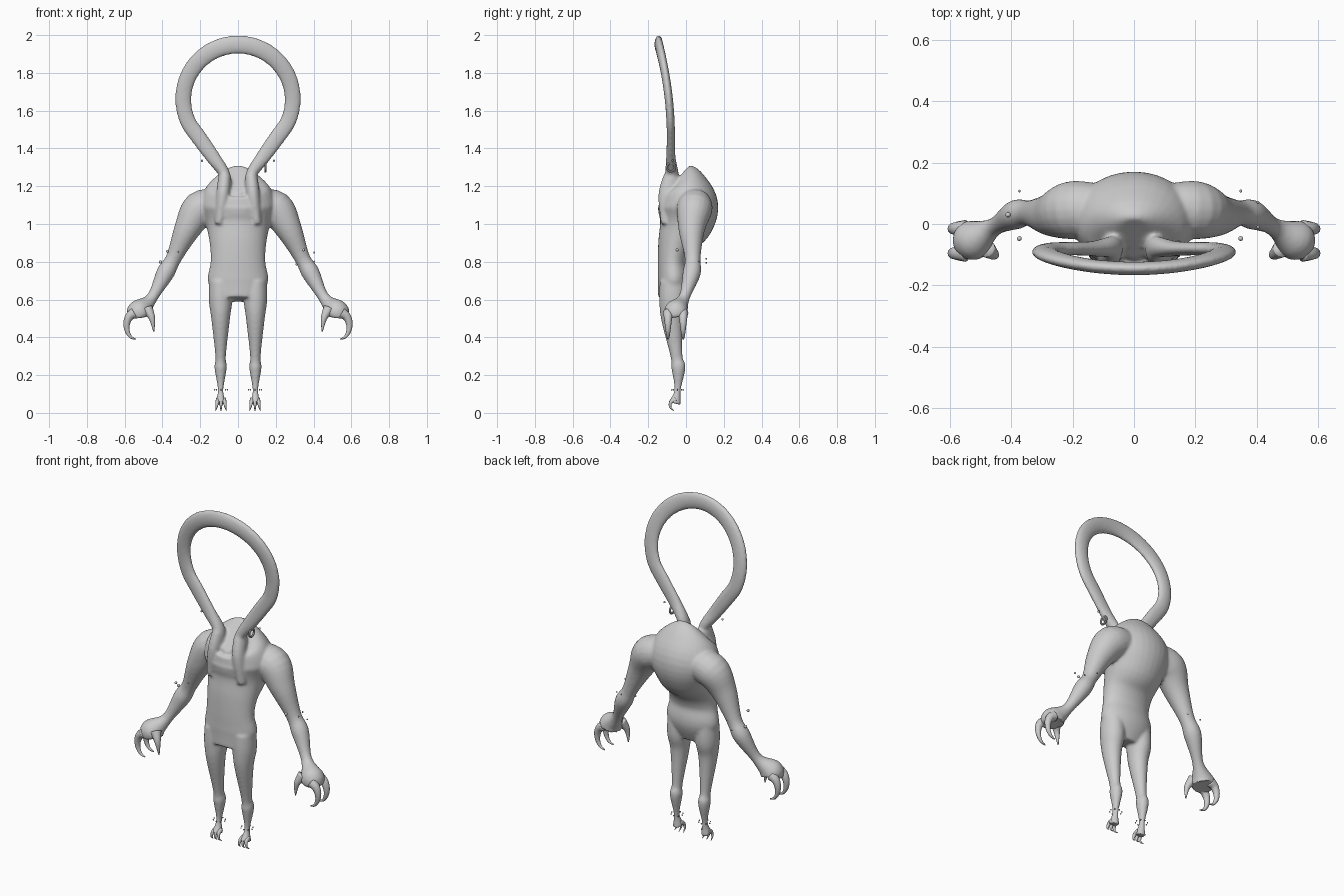
import bpy, bmesh, math, random
from mathutils import Vector, Matrix

if "Cube" in bpy.data.objects:
    bpy.data.objects.remove(bpy.data.objects["Cube"])

skin = bpy.data.materials.new("plain grey")
skin.use_nodes = True
GREY = (0.6, 0.6, 0.6, 1)
skin.diffuse_color = GREY
skin.node_tree.nodes["Principled BSDF"].inputs["Base Color"].default_value = GREY


def spline(points, steps=5):
    """Smooth path through points holding position, width and depth."""
    keys = [Vector(q) for q in points]
    keys = [keys[0]] + keys + [keys[-1]]
    path = []
    for before, start, end, after in zip(keys, keys[1:], keys[2:], keys[3:]):
        leave, arrive = (end - before) / 2, (after - start) / 2
        for k in range(steps):
            t = k / steps
            ease = t * t * (3 - 2 * t)
            path.append(start.lerp(end, ease)
                        + leave * (t * (1 - t) ** 2) - arrive * (t * t * (1 - t)))
    return path + [keys[-1]]


def tube(bm, points, sides=20, flip=1):
    """Closed elliptical loft along a path; flip=-1 mirrors it in x."""
    path = spline([(x * flip, *rest) for x, *rest in points])
    centres = [Vector(q[:3]) for q in path]
    last = len(path) - 1
    rings = []
    for i, (centre, q) in enumerate(zip(centres, path)):
        along = (centres[min(i + 1, last)] - centres[max(i - 1, 0)]).normalized()
        side = along.cross(Vector((0, 1, 0))).normalized()
        depth = side.cross(along)
        angles = [math.tau * k / sides for k in range(sides)]
        rings.append([bm.verts.new(centre + side * q[3] * math.cos(a)
                                   + depth * q[4] * math.sin(a)) for a in angles])
    for lower, upper in zip(rings, rings[1:]):
        for k in range(sides):
            bm.faces.new((lower[k - 1], lower[k], upper[k], upper[k - 1]))
    bm.faces.new(rings[0])
    bm.faces.new(rings[-1])


def claw(bm, points, radius, flip):
    """Round tube tapering to a point."""
    ends = len(points) - 1
    sizes = [radius * (1 - 0.9 * i / ends) for i in range(len(points))]
    tube(bm, [(*p, r, r) for p, r in zip(points, sizes)], 12, flip)


def arc(start, stop, count):
    """Evenly spaced angles, given in degrees."""
    return [math.radians(start + (stop - start) * k / (count - 1)) for k in range(count)]


def finish(bm, name):
    bmesh.ops.recalc_face_normals(bm, faces=bm.faces)
    for face in bm.faces:
        face.smooth = True
    mesh = bpy.data.meshes.new(name)
    bm.to_mesh(mesh)
    bm.free()
    mesh.materials.append(skin)
    ob = bpy.data.objects.new(name, mesh)
    bpy.context.collection.objects.link(ob)
    return ob


# Body: torso, limbs and head loop fused into one skin
body = bmesh.new()

# Torso with a flat front and a humped upper back: height, back, half width
front = -0.15
torso = [(0.6, -0.02, 0.12), (0.7, 0.02, 0.16), (0.8, 0.01, 0.145), (0.9, 0.05, 0.15),
         (1, 0.14, 0.17), (1.1, 0.17, 0.2), (1.2, 0.11, 0.16), (1.235, 0.05, 0.06)]
tube(body, [(0, (front + back) / 2, z, width, (back - front) / 2)
            for z, back, width in torso], 32)

# Legs: depth position, height, radius
leg = [(-0.07, 0.7, 0.06), (-0.07, 0.6, 0.063), (-0.075, 0.5, 0.05), (-0.05, 0.3, 0.028),
       (-0.04, 0.24, 0.033), (-0.045, 0.12, 0.015), (-0.06, 0.05, 0.03)]
# Arms from shoulder to palm: position, radius
arm = [(0.1, 0.05, 1.1, 0.08), (0.2, 0.045, 1.08, 0.095), (0.27, 0.03, 0.97, 0.07),
       (0.34, 0.035, 0.82, 0.042), (0.385, 0.03, 0.74, 0.048), (0.455, -0.01, 0.61, 0.03),
       (0.52, -0.05, 0.54, 0.065), (0.525, -0.05, 0.51, 0.058)]
# Neck cords running down the chest
cord = [(0.07, -0.075, 1.25, 0.034), (0.08, -0.1, 1.15, 0.036), (0.1, -0.1, 1, 0.025)]
for s in (1, -1):
    tube(body, [(0.092, y, z, r, r * 1.15) for y, z, r in leg], flip=s)
    tube(body, [(*p, r, r) for *p, r in arm], flip=s)
    tube(body, [(*p, r, r * 1.3) for *p, r in cord], flip=s)

# Loop rising from both cords, leaning forward as it closes overhead
stem = [(0.07, -0.085, 1.18, 0.033, 0.048), (0.07, -0.075, 1.26, 0.03, 0.038),
        (0.13, -0.08, 1.35, 0.038, 0.025)]
loop = []
for a in arc(-45, 225, 13):
    rise = 0.2 + 0.29 * math.sin(a)
    width = 0.043 + 0.006 * max(0, math.sin(a))
    loop.append((0.29 * math.cos(a), -0.08 - 0.27 * rise ** 2, 1.46 + rise, width, 0.022))
tube(body, stem + loop + [(-x, *rest) for x, *rest in reversed(stem)])

body_ob = finish(body, "body")
remesh = body_ob.modifiers.new("fuse", 'REMESH')
remesh.mode = 'VOXEL'
remesh.voxel_size = 0.0075
remesh.use_smooth_shade = True
relax = body_ob.modifiers.new("relax", 'SMOOTH')
relax.iterations = 8

# Clawed fingers and toes
thumb = [(0.48, -0.08, 0.55), (0.455, -0.1, 0.5), (0.446, -0.1, 0.43)]
for s, label in ((1, "left"), (-1, "right")):
    hand = bmesh.new()
    claw(hand, thumb, 0.03, s)
    for y in (-0.095, -0.015):
        hook = [(0.54 + 0.05 * math.cos(a), y, 0.46 + 0.07 * math.sin(a))
                for a in arc(80, -90, 6)]
        claw(hand, hook, 0.028, s)
    finish(hand, label + "_fingers")

    foot = bmesh.new()
    for spread in (-1, 0, 1):
        hook = [(0.09 + spread * (0.014 + 0.005 * i),
                 -0.055 - 0.03 * math.cos(a), 0.04 + 0.03 * math.sin(a))
                for i, a in enumerate(arc(90, -75, 4))]
        claw(foot, hook, 0.014, s)
    finish(foot, label + "_toes")

# Loose droplets around the elbows, neck and ankles
random.seed(4)
drops = bmesh.new()


def drop(x, y, z, radius):
    bmesh.ops.create_icosphere(drops, subdivisions=2, radius=radius,
                               matrix=Matrix.Translation((x, y, z)))


for s in (1, -1):
    for a in arc(30, 330, 5):
        drop(s * 0.36 + 0.05 * math.cos(a), 0.03 + 0.08 * math.sin(a),
             random.uniform(0.78, 0.87), random.uniform(0.004, 0.009))
    for a in arc(0, 315, 8):
        drop(s * 0.09 + 0.034 * math.cos(a), -0.045 + 0.03 * math.sin(a), 0.122, 0.004)
    drop(s * 0.19, -0.07, 1.335, 0.006)
finish(drops, "droplets")

# Small curl hanging beside the neck
bpy.ops.mesh.primitive_torus_add(major_radius=0.022, minor_radius=0.006, major_segments=24,
                                 minor_segments=8, location=(0.145, -0.08, 1.3),
                                 rotation=(0, math.pi / 2, 0))
curl = bpy.context.object
curl.name = "neck_curl"
curl.data.materials.append(skin)
bpy.ops.object.shade_smooth_by_angle()
